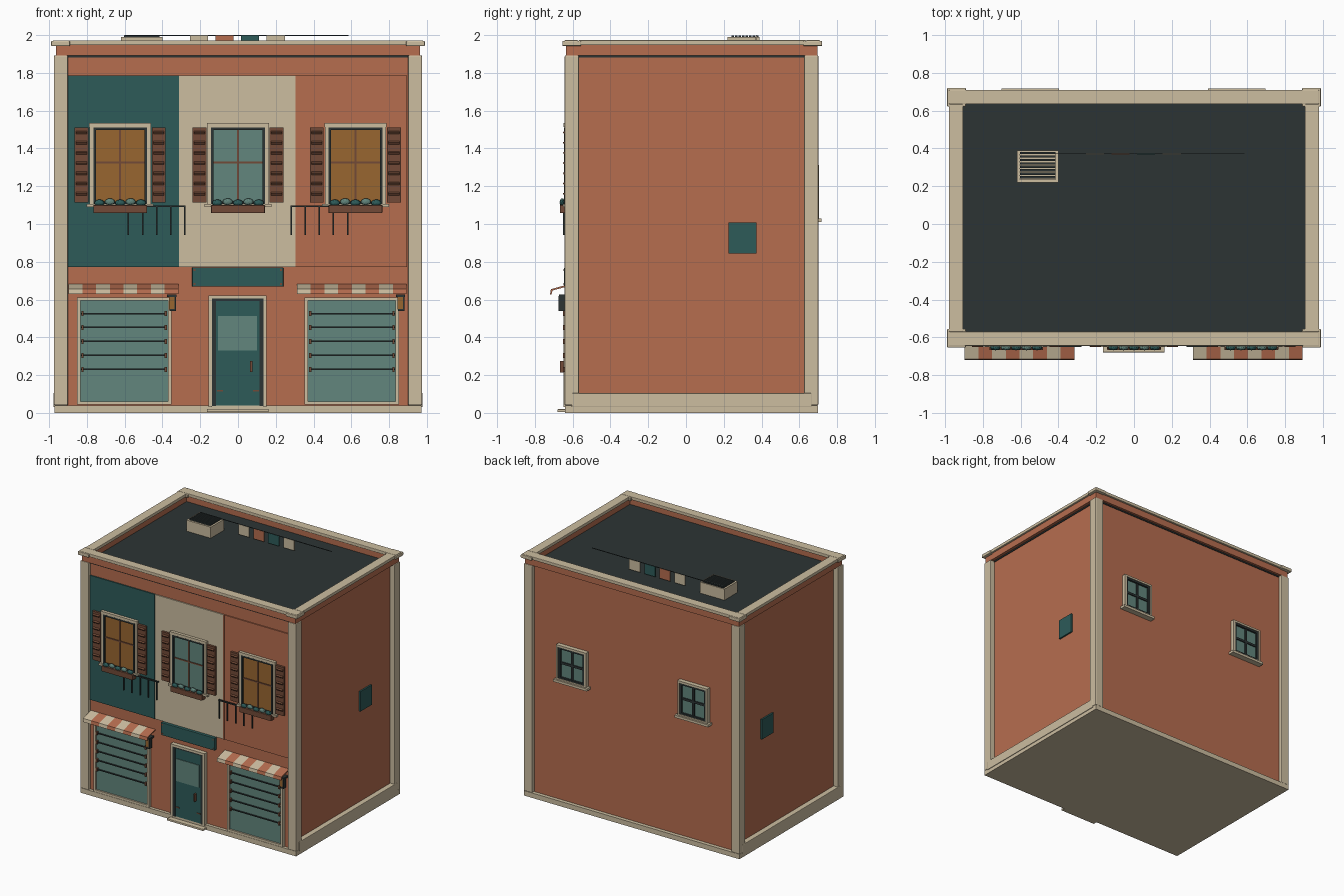
import bpy, bmesh, math
from mathutils import Matrix, Vector


def material(name, r, g, b):
    m = bpy.data.materials.new(name)
    lin = [((c / 255 + 0.055) / 1.055) ** 2.4 for c in (r, g, b)]
    m.diffuse_color = (*lin, 1)
    return m


ORANGE = material("terracotta", 182, 109, 79)
CREAM = material("cream", 204, 189, 160)
TEAL = material("deep_teal", 45, 91, 89)
SLATE = material("dark_slate", 44, 52, 52)
GLASS = material("pale_glass", 98, 134, 125)
AMBER = material("amber_glass", 152, 102, 48)
BROWN = material("brown_wood", 114, 74, 55)


def finish(name, bm, mats, bevel=0):
    me = bpy.data.meshes.new(name)
    bmesh.ops.recalc_face_normals(bm, faces=bm.faces)
    bm.to_mesh(me)
    bm.free()
    for m in mats:
        me.materials.append(m)
    ob = bpy.data.objects.new(name, me)
    bpy.context.collection.objects.link(ob)
    if bevel:
        mod = ob.modifiers.new("bevel", 'BEVEL')
        mod.width, mod.segments = bevel, 2
    return ob


def boxes(name, mat, items, bevel=0, tilt=0):
    """Each item is x0, x1, y0, y1, z0, z1."""
    bm = bmesh.new()
    for x0, x1, y0, y1, z0, z1 in items:
        mtx = (Matrix.Translation(((x0 + x1) / 2, (y0 + y1) / 2, (z0 + z1) / 2))
               @ Matrix.Rotation(tilt, 4, 'X')
               @ Matrix.Diagonal((x1 - x0, y1 - y0, z1 - z0, 1)))
        bmesh.ops.create_cube(bm, size=1, matrix=mtx)
    return finish(name, bm, [mat], bevel)


def frame(x0, x1, z0, z1, w, y0, y1):
    """Four bars around an upright rectangle."""
    return [(x0, x0 + w, y0, y1, z0, z1), (x1 - w, x1, y0, y1, z0, z1),
            (x0 + w, x1 - w, y0, y1, z0, z0 + w), (x0 + w, x1 - w, y0, y1, z1 - w, z1)]


def ring(x, y0, y1, w, z0, z1):
    """Four bars around a level rectangle."""
    return [(-x, x, y0, y0 + w, z0, z1), (-x, x, y1 - w, y1, z0, z1),
            (-x, -x + w, y0 + w, y1 - w, z0, z1), (x - w, x, y0 + w, y1 - w, z0, z1)]


# Main shell, base, corner posts
F, B, S = -0.615, 0.67, 0.935          # front, back and side wall planes
boxes("walls", ORANGE, [(-S, S, F, B, 0.03, 1.89)])
boxes("base_slab", CREAM, [(-0.972, 0.972, -0.64, 0.70, 0, 0.04)])
boxes("side_plinths", CREAM, [(s * 0.955 - 0.022, s * 0.955 + 0.022, -0.605, 0.665, 0.03, 0.105)
                              for s in (-1, 1)], 0.004)
boxes("corner_posts", CREAM, [(min(s * 0.9, s * 0.975), max(s * 0.9, s * 0.975), y, y + 0.075, 0.04, 1.893)
                              for s in (-1, 1) for y in (-0.642, 0.626)], 0.006)

# Roof and parapet
boxes("roof_deck", SLATE, [(-0.94, 0.94, -0.62, 0.675, 1.882, 1.9)])
boxes("parapet", ORANGE, ring(0.965, -0.635, 0.695, 0.05, 1.893, 1.95))
boxes("parapet_cap", CREAM, ring(0.98, -0.645, 0.71, 0.075, 1.947, 1.973), 0.004)
boxes("cap_corners", CREAM, [(s * 0.94 - 0.05, s * 0.94 + 0.05, y, y + 0.1, 1.942, 1.97)
                             for s in (-1, 1) for y in (-0.655, 0.621)], 0.006)

# Rooftop vent
boxes("vent_box", CREAM, [(-0.62, -0.40, 0.22, 0.39, 1.895, 1.975)]
      + [(-0.62, -0.605, 0.22, 0.39, 1.97, 1.99), (-0.415, -0.40, 0.22, 0.39, 1.97, 1.99),
         (-0.61, -0.41, 0.22, 0.235, 1.97, 1.99), (-0.61, -0.41, 0.375, 0.39, 1.97, 1.99)])
boxes("vent_grille", SLATE, [(-0.605, -0.415, 0.24 + i * 0.0185, 0.253 + i * 0.0185, 1.97, 1.998)
                             for i in range(8)])

# Washing line
boxes("washing_line", SLATE, [(-0.6, 0.585, 0.37, 0.374, 1.995, 2.0)])
for mat, x in ((CREAM, -0.255), (ORANGE, -0.12), (TEAL, 0.015), (CREAM, 0.152)):
    boxes("hanging_cloth", mat, [(x, x + 0.097, 0.368, 0.376, 1.915, 1.997)])

# Painted facade bays
P = F - 0.009
boxes("teal_bay", TEAL, [(-0.9, -0.318, P, F, 0.772, 1.787)])
boxes("cream_bay", CREAM, [(-0.312, 0.305, P, F, 0.772, 1.787)])
boxes("orange_bay", ORANGE, [(0.315, 0.895, P, F, 0.772, 1.787)])
boxes("teal_bay_edge", TEAL, [(-0.322, -0.312, P - 0.004, F, 0.772, 1.787)])
boxes("orange_bay_edge", ORANGE, [(0.305, 0.315, P - 0.004, F, 0.772, 1.787)])


# Upper windows with shutters and planters
def upper_window(cx, pane):
    l, r = cx - 0.162, cx + 0.162
    boxes("window_surround", CREAM, frame(l, r, 1.095, 1.525, 0.02, -0.642, F)
          + [(l - 0.002, r + 0.002, -0.648, F, 1.514, 1.535), (l - 0.015, r + 0.015, -0.652, F, 1.09, 1.107)])
    boxes("window_frame", SLATE, frame(l + 0.02, r - 0.02, 1.105, 1.512, 0.013, -0.645, F))
    boxes("window_pane", pane, [(l + 0.03, r - 0.03, -0.632, F, 1.115, 1.502)])
    boxes("window_bars", BROWN, [(cx - 0.005, cx + 0.005, -0.637, F, 1.115, 1.502),
                                 (l + 0.03, r - 0.03, -0.637, F, 1.32, 1.33)])
    sides = [(cx - 0.241, cx - 0.168), (cx + 0.168, cx + 0.241)]
    boxes("shutters", BROWN, [(a, b, -0.642, F, 1.115, 1.512) for a, b in sides])
    boxes("shutter_slats", BROWN, [(a + 0.008, b - 0.008, -0.65, -0.636, z, z + 0.012)
                                   for a, b in sides
                                   for z in [1.155 + i * 0.054 for i in range(7)]], 0, math.radians(35))
    boxes("planter", BROWN, [(cx - 0.142, cx + 0.142, -0.668, -0.62, 1.057, 1.1)], 0.003)
    bm = bmesh.new()
    for i in range(5):
        mtx = (Matrix.Translation((cx - 0.11 + i * 0.055, -0.655, 1.112 + 0.006 * (i % 2)))
               @ Matrix.Diagonal((0.027, 0.014, 0.018, 1)))
        n = len(bm.faces)
        bmesh.ops.create_icosphere(bm, subdivisions=2, radius=1, matrix=mtx)
        bm.faces.ensure_lookup_table()
        for f in bm.faces[n:]:
            f.material_index = i % 2
    finish("planter_leaves", bm, [TEAL, GLASS])


for cx, pane in ((-0.624, AMBER), (0, GLASS), (0.622, AMBER)):
    upper_window(cx, pane)

# Small iron railings
for s in (-1, 1):
    posts = [s * (0.282 + i * 0.0745) for i in range(5)]
    a, b = min(posts), max(posts)
    boxes("iron_railing", SLATE, [(x - 0.004, x + 0.004, -0.65, -0.642, 0.943, 1.098) for x in posts]
          + [(a - 0.004, b + 0.004, -0.652, -0.64, 1.089, 1.098)]
          + [(x - 0.004, x + 0.004, -0.646, F, 1.08, 1.09) for x in (a, b)])

# Blank shop sign
boxes("sign_board", TEAL, [(-0.243, 0.24, -0.645, F, 0.668, 0.77)], 0.003)
boxes("sign_bolts", BROWN, [(x - 0.005, x + 0.005, -0.648, -0.64, z - 0.005, z + 0.005)
                            for x in (-0.23, 0.227) for z in (0.682, 0.756)])

# Door and step
boxes("door_surround", CREAM, [(-0.155, -0.138, -0.648, F, 0.03, 0.62), (0.135, 0.152, -0.648, F, 0.03, 0.62),
                               (-0.155, 0.152, -0.65, F, 0.605, 0.622)])
boxes("door_frame", SLATE, [(-0.138, -0.116, -0.644, F, 0.035, 0.605), (0.114, 0.135, -0.644, F, 0.035, 0.605),
                            (-0.116, 0.114, -0.644, F, 0.592, 0.605)])
boxes("door_leaf", TEAL, [(-0.116, 0.114, -0.642, F, 0.038, 0.592)])
boxes("door_glass", GLASS, [(-0.105, 0.1, -0.647, -0.64, 0.33, 0.512)])
boxes("door_fittings", BROWN, [(0.064, 0.077, -0.668, -0.64, 0.215, 0.275)]
      + [(x - 0.015, x + 0.015, -0.646, -0.64, 0.112, 0.12) for x in (-0.095, 0.095)])
boxes("door_step", CREAM, [(-0.165, 0.162, -0.68, -0.6, 0.004, 0.02)], 0.003)


# Shop windows with security bars
for s in (-1, 1):
    c = s * 0.603
    l, r = c - 0.25, c + 0.25
    boxes("shop_surround", CREAM, frame(l, r, 0.043, 0.612, 0.018, -0.643, F))
    boxes("shop_glass", GLASS, [(l + 0.015, r - 0.015, -0.63, F, 0.055, 0.597)])
    levels = [0.23 + i * 0.074 for i in range(5)]
    boxes("security_bars", SLATE, [(l + 0.022, r - 0.022, -0.642, -0.634, z - 0.004, z + 0.004) for z in levels])
    boxes("bar_brackets", BROWN, [(x - 0.006, x + 0.006, -0.65, -0.626, z - 0.013, z + 0.013)
                                  for z in levels for x in (l + 0.03, r - 0.03)])


# Striped awnings, swept from one side profile
PROFILE = [(-0.61, 0.684), (-0.715, 0.655), (-0.72, 0.628), (-0.712, 0.628), (-0.707, 0.648), (-0.61, 0.674)]


def awning(x0, x1, count=8):
    bm = bmesh.new()
    w = (x1 - x0) / count
    for i in range(count):
        verts = [bm.verts.new((x0 + i * w, y, z)) for y, z in PROFILE]
        cap = bm.faces.new(verts)
        n = len(bm.faces) - 1
        out = bmesh.ops.extrude_face_region(bm, geom=[cap], use_keep_orig=True)
        moved = [g for g in out["geom"] if isinstance(g, bmesh.types.BMVert)]
        bmesh.ops.translate(bm, verts=moved, vec=Vector((w, 0, 0)))
        bm.faces.ensure_lookup_table()
        for f in bm.faces[n:]:
            f.material_index = i % 2
    finish("striped_awning", bm, [CREAM, ORANGE])


awning(-0.897, -0.316)
awning(0.312, 0.893)

# Wall lanterns
for cx in (-0.35, 0.861):
    boxes("lantern_bracket", SLATE, [(cx - 0.025, cx + 0.024, -0.672, F, 0.614, 0.627),
                                     (cx + 0.013, cx + 0.022, -0.675, -0.64, 0.54, 0.62),
                                     (cx - 0.014, cx + 0.02, -0.675, -0.64, 0.54, 0.55)])
    boxes("lantern_glass", AMBER, [(cx - 0.016, cx + 0.016, -0.672, -0.642, 0.548, 0.615)])

# Rear windows
for cx in (-0.55, 0.545):
    l, r = cx - 0.135, cx + 0.135
    boxes("rear_surround", CREAM, frame(l, r, 1.025, 1.312, 0.016, B, 0.705)
          + [(cx - 0.152, cx + 0.152, B, 0.718, 1.01, 1.03)])
    boxes("rear_frame", SLATE, frame(l + 0.016, r - 0.016, 1.035, 1.298, 0.018, B, 0.70)
          + [(cx - 0.009, cx + 0.009, B, 0.694, 1.04, 1.295), (l + 0.02, r - 0.02, B, 0.694, 1.158, 1.176)])
    boxes("rear_glass", GLASS, [(l + 0.02, r - 0.02, B, 0.685, 1.04, 1.295)])

# Utility panels on both side walls
boxes("utility_panels", TEAL, [(s * 0.94 - 0.008, s * 0.94 + 0.008, 0.226, 0.372, 0.845, 1.007) for s in (-1, 1)])
